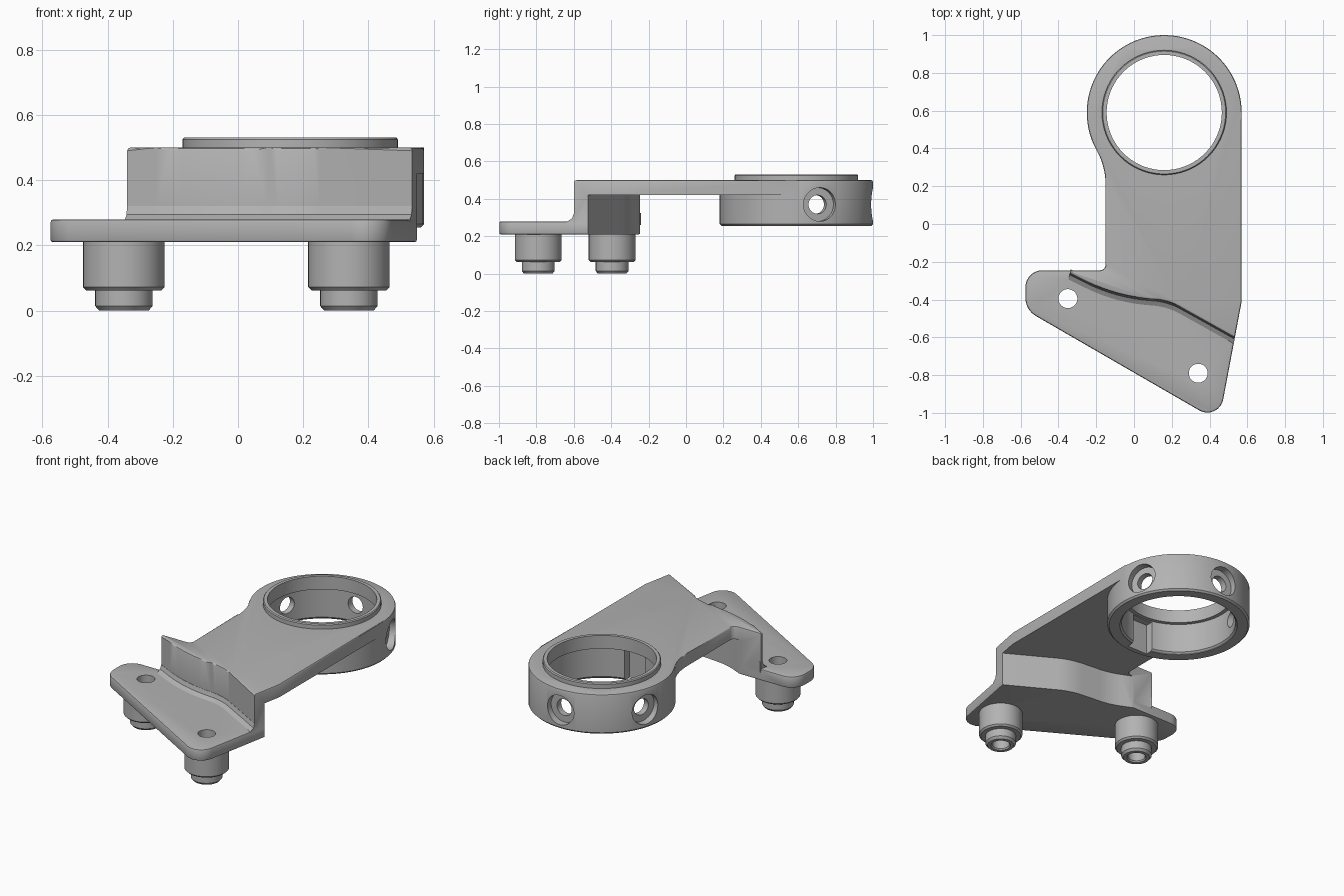
import bpy, bmesh, math
from mathutils import Vector, Matrix

old = bpy.data.objects.get("Cube")
if old:
    bpy.data.objects.remove(old, do_unlink=True)

metal = bpy.data.materials.new("plain grey")
metal.use_nodes = True
metal.diffuse_color = (0.45, 0.45, 0.45, 1)
metal.node_tree.nodes["Principled BSDF"].inputs["Base Color"].default_value = metal.diffuse_color

RING = Vector((0.16, 0.59))
RING_R = 0.41
STUDS = {"left_stud": (0.34, -0.79), "right_stud": (-0.35, -0.395)}


def finish(bm, name):
    bmesh.ops.recalc_face_normals(bm, faces=bm.faces)
    mesh = bpy.data.meshes.new(name)
    bm.to_mesh(mesh)
    bm.free()
    mesh.materials.append(metal)
    obj = bpy.data.objects.new(name, mesh)
    bpy.context.collection.objects.link(obj)
    return obj


def rounded(corners, closed=True, steps=8):
    """Round each (x, y, tangent length) corner with a circular arc."""
    out, n = [], len(corners)
    for i, (x, y, d) in enumerate(corners):
        p = Vector((x, y))
        if d == 0 or (not closed and i in (0, n - 1)):
            out.append(p)
            continue
        u = (Vector(corners[i - 1][:2]) - p).normalized()
        v = (Vector(corners[(i + 1) % n][:2]) - p).normalized()
        a, b = p + u * d, p + v * d
        w = math.sin(u.angle(v) / 2)
        for k in range(steps + 1):
            t = k / steps
            f = ((1 - t) ** 2, 2 * w * t * (1 - t), t * t)
            out.append((a * f[0] + p * f[1] + b * f[2]) / sum(f))
    return out


def prism(name, outline, z0, z1, bevel_top=0, bevel_bottom=0):
    bm = bmesh.new()
    base = bm.faces.new([bm.verts.new((p[0], p[1], z0)) for p in outline])
    ext = bmesh.ops.extrude_face_region(bm, geom=[base])["geom"]
    for v in ext:
        if isinstance(v, bmesh.types.BMVert):
            v.co.z = z1
    for z, size in ((z1, bevel_top), (z0, bevel_bottom)):
        if size:
            rim = [e for e in bm.edges if all(abs(v.co.z - z) < 1e-5 for v in e.verts)]
            bmesh.ops.bevel(bm, geom=rim, offset=size, segments=2, profile=0.5, affect="EDGES")
    return finish(bm, name)


def lathe(name, profile, centre, sides=48, closed=False):
    """Turn an (r, z) profile about a vertical axis."""
    bm = bmesh.new()
    verts = [bm.verts.new((r, 0, z)) for r, z in profile]
    pairs = list(zip(verts, verts[1:])) + ([(verts[-1], verts[0])] if closed else [])
    edges = [bm.edges.new(p) for p in pairs]
    bmesh.ops.spin(bm, geom=verts + edges, axis=(0, 0, 1), cent=(0, 0, 0),
                   angle=math.tau, steps=sides, use_duplicate=False)
    bmesh.ops.remove_doubles(bm, verts=bm.verts, dist=1e-5)
    bmesh.ops.translate(bm, verts=bm.verts, vec=(centre[0], centre[1], 0))
    return finish(bm, name)


def cylinder(name, r, z0, z1, centre, sides=72):
    return lathe(name, [(0, z0), (r, z0), (r, z1), (0, z1)], centre, sides)


def side_pin(name, r, start, end, degrees):
    """Radial cylinder reaching from one ring radius to another."""
    bm = bmesh.new()
    bmesh.ops.create_cone(bm, cap_ends=True, segments=32, radius1=r, radius2=r, depth=end - start)
    a = math.radians(degrees)
    place = (Matrix.Translation((RING.x, RING.y, 0.37)) @ Matrix.Rotation(a, 4, "Z")
             @ Matrix.Translation(((start + end) / 2, 0, 0)) @ Matrix.Rotation(math.pi / 2, 4, "Y"))
    bmesh.ops.transform(bm, matrix=place, verts=bm.verts)
    return finish(bm, name)


def combine(target, other, operation):
    mod = target.modifiers.new("combine", "BOOLEAN")
    mod.operation, mod.solver, mod.object = operation, "EXACT", other
    other.hide_render = True
    bpy.context.view_layer.objects.active = target
    bpy.ops.object.modifier_apply(modifier=mod.name)
    bpy.data.objects.remove(other, do_unlink=True)


# Upper arm: ring arc, neck, and the curved step edge
step = rounded([(-0.34, -0.26, 0), (-0.09, -0.385, 0.18), (0.18, -0.403, 0.08),
                (0.534, -0.6, 0)], closed=False)
arc = [RING + RING_R * Vector((math.cos(math.radians(a)), math.sin(math.radians(a))))
       for a in range(0, 209, 4)]
neck = rounded([(*arc[-1], 0), (-0.15, 0.305, 0.1), (-0.15, -0.245, 0.03), (-0.34, -0.245, 0)],
               closed=False)
bracket = prism("bracket_body", arc + neck[1:] + step + [Vector((0.57, -0.41))],
                0.22, 0.50, bevel_top=0.01)

# Lower mounting plate
foot = rounded([(-0.575, -0.245, 0.09), (-0.575, -0.455, 0.065), (0.45, -1.047, 0.12),
                (0.57, -0.41, 0), (0.57, -0.245, 0)])
combine(bracket, prism("foot", foot, 0.21, 0.28, 0.01, 0.007), "UNION")

# Fillet along the toe of the step
bm = bmesh.new()
rows = []
for p in step:
    section = [(-0.02, 0.325), (0.001, 0.32), (0.009, 0.295), (0.035, 0.279), (0.035, 0.26), (-0.02, 0.26)]
    rows.append([bm.verts.new((p.x - 0.19 * d, p.y - d, z)) for d, z in section])
for a, b in zip(rows, rows[1:]):
    for k in range(len(a)):
        m = (k + 1) % len(a)
        bm.faces.new((a[k], a[m], b[m], b[k]))
bm.faces.new(rows[0])
bm.faces.new(rows[-1])
combine(bracket, finish(bm, "toe"), "UNION")

# Open space under the arm, leaving the ring in place
back = rounded([(-1, -0.24, 0), (-0.21, -0.24, 0), (-0.07, -0.303, 0.07), (0.2, -0.328, 0.08),
                (1, -0.78, 0), (1, 1.3, 0), (-1, 1.3, 0)])
void = prism("void", back, 0.1, 0.42)
combine(void, cylinder("ring_keep", RING_R + 0.0005, 0.05, 0.6, RING, 90), "DIFFERENCE")
combine(bracket, void, "DIFFERENCE")
under = [(0, 0.1), (0.6, 0.1), (0.6, 0.28), (0.425, 0.28), (0.4, 0.255), (0, 0.255)]
combine(bracket, lathe("under_cut", under, RING, 72), "DIFFERENCE")

# Raised lip, stepped bore and inner keyway
lip = [(0, 0.46), (0.33, 0.46), (0.33, 0.525), (0.325, 0.531), (0, 0.531)]
combine(bracket, lathe("lip", lip, RING, 72), "UNION")
bore = [(0, 0.1), (0.338, 0.1), (0.338, 0.258), (0.328, 0.268), (0.328, 0.45),
        (0.305, 0.45), (0.305, 0.7), (0, 0.7)]
combine(bracket, lathe("bore", bore, RING, 72), "DIFFERENCE")
key = [(RING.x + x, RING.y + y) for x, y in ((-0.07, -0.37), (0.07, -0.37), (0.07, -0.2), (-0.07, -0.2))]
combine(bracket, prism("keyway", key, 0.1, 0.445), "DIFFERENCE")

# Three counterbored side holes
for angle in (18, 90, 162):
    combine(bracket, side_pin("side_hole", 0.05, 0.2, 0.5, angle), "DIFFERENCE")
    combine(bracket, side_pin("side_recess", 0.09, 0.365, 0.5, angle), "DIFFERENCE")

# Stepped hollow studs under the foot
stud = [(0.05, 0.215), (0.125, 0.215), (0.125, 0.072), (0.115, 0.062), (0.088, 0.062),
        (0.088, 0.014), (0.076, 0), (0.056, 0), (0.05, 0.008)]
parts = [bracket]
for name, spot in STUDS.items():
    combine(bracket, cylinder("stud_hole", 0.05, 0.1, 0.4, spot, 48), "DIFFERENCE")
    parts.append(lathe(name, stud, spot, closed=True))

# Smooth shading with crisp edges
for obj in bpy.context.selected_objects:
    obj.select_set(False)
for obj in parts:
    obj.select_set(True)
bpy.context.view_layer.objects.active = bracket
bpy.ops.object.shade_smooth_by_angle(angle=math.radians(30))
